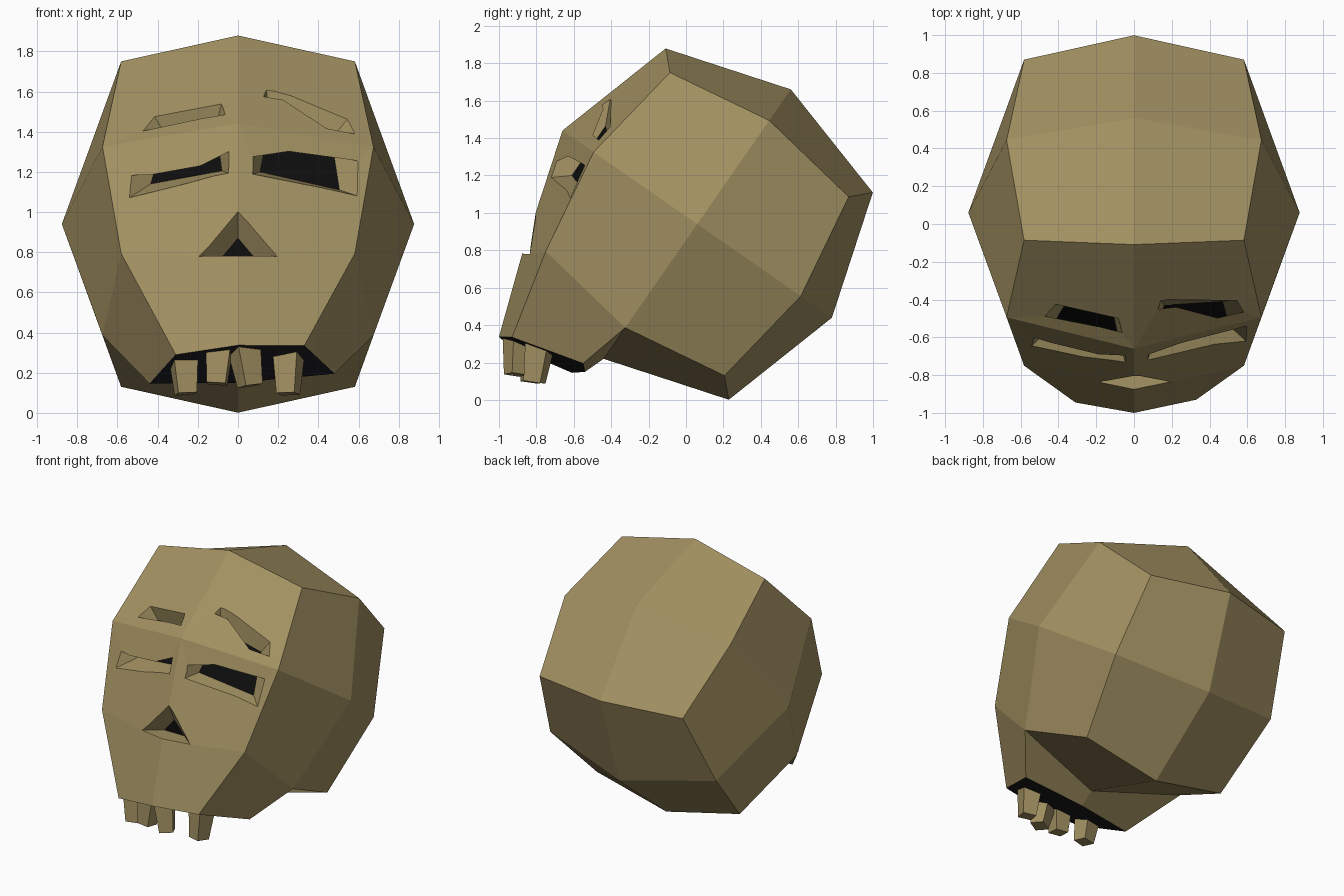
import bpy, bmesh, math
from mathutils import Vector, Matrix

if "Cube" in bpy.data.objects:
    bpy.data.objects.remove(bpy.data.objects["Cube"])


def material(name, rgb):
    m = bpy.data.materials.new(name)
    m.diffuse_color = (*rgb, 1)
    m.use_nodes = True
    m.node_tree.nodes["Principled BSDF"].inputs["Base Color"].default_value = m.diffuse_color
    return m


MATS = [material("bone", (0.36, 0.28, 0.12)),
        material("socket_black", (0.004, 0.004, 0.004)),
        material("mouth_dark", (0.015, 0.015, 0.018))]


def add_object(name, bm):
    bmesh.ops.recalc_face_normals(bm, faces=bm.faces[:])
    me = bpy.data.meshes.new(name)
    bm.to_mesh(me)
    bm.free()
    for m in MATS:
        me.materials.append(m)
    ob = bpy.data.objects.new(name, me)
    bpy.context.collection.objects.link(ob)
    return ob


def loft(name, start, end, end_mat=0):
    """Closed solid between two matching loops; end cap gets end_mat."""
    bm = bmesh.new()
    a = [bm.verts.new(p) for p in start]
    b = [bm.verts.new(p) for p in end]
    n = len(a)
    for i in range(n):
        j = (i + 1) % n
        bm.faces.new((a[i], a[j], b[j], b[i]))
    bm.faces.new(a[::-1])
    bm.faces.new(b).material_index = end_mat
    return add_object(name, bm)


# Cranium: subdivided cube puffed to a ball and tipped back
bm = bmesh.new()
bmesh.ops.create_cube(bm, size=2)
bmesh.ops.subdivide_edges(bm, edges=bm.edges[:], cuts=1, use_grid_fill=True)

# Upper jaw: extrude the lower front pair of faces
jaw_faces = [f for f in bm.faces
             if all(v.co.y < -0.9 and v.co.z > -0.1 for v in f.verts)]
ret = bmesh.ops.extrude_face_region(bm, geom=jaw_faces)
old = [f for f in jaw_faces if f.is_valid]
if old:
    bmesh.ops.delete(bm, geom=old, context='FACES')
jaw_verts = [g for g in ret["geom"] if isinstance(g, bmesh.types.BMVert)]
for g in ret["geom"]:
    if isinstance(g, bmesh.types.BMFace):
        g.material_index = 2
jaw_pos = {(-1, 1): (-0.31, -0.945, 0.29), (0, 1): (0, -1.0, 0.337), (1, 1): (0.33, -0.93, 0.335),
           (-1, 0): (-0.44, -0.61, 0.145), (0, 0): (0, -0.54, 0.15), (1, 0): (0.48, -0.55, 0.195)}
radius = {1: 0.877, 2: 0.954, 3: 1.008}
rot = Matrix.Rotation(math.radians(55.2), 3, 'X')
center = Vector((0, 0.06, 0.94))
for v in bm.verts:
    if v in jaw_verts:
        v.co = jaw_pos[(round(v.co.x), round(v.co.z))]
    else:
        count = sum(abs(c) > 0.5 for c in v.co)
        v.co = center + rot @ (v.co.normalized() * radius[count])
skull = add_object("skull", bm)


# Sockets: tapered cutters with black floors
def carve(name, outer, inner, reach):
    outer = [Vector(p) for p in outer]
    inner = [Vector(p) for p in inner]
    front = [i + (o - i) * reach for o, i in zip(outer, inner)]
    cutter = loft(name, front, inner, 1)
    cutter.hide_render = True
    mod = skull.modifiers.new(name, 'BOOLEAN')
    mod.operation = 'DIFFERENCE'
    mod.solver = 'EXACT'
    mod.object = cutter
    bpy.context.view_layer.objects.active = skull
    bpy.ops.object.modifier_apply(modifier=mod.name)
    bpy.data.objects.remove(cutter)


def on_face(x, z):
    x, dz = abs(x), z - 1.435
    return (x, -0.65 + max(0.425 * x + 1.227 * dz, 0.28 * x + 0.343 * dz))[1]


def eye_floor(x, z):
    return -0.61 + 0.318 * (abs(x) - 0.11) + 0.618 * (z - 1.2)


eyes = {
    "left_eye": ([(-0.415, 1.475), (-0.085, 1.53), (-0.05, 1.195), (-0.52, 1.085)],
                 [(-0.36, 1.385), (-0.11, 1.425), (-0.08, 1.205), (-0.435, 1.14)]),
    "right_eye": ([(0.145, 1.58), (0.535, 1.45), (0.58, 1.085), (0.075, 1.19)],
                  [(0.16, 1.465), (0.465, 1.365), (0.505, 1.11), (0.11, 1.2)])}
for name, (outer, inner) in eyes.items():
    carve(name, [(x, on_face(x, z), z) for x, z in outer],
          [(x, eye_floor(x, z), z) for x, z in inner], 1.5)

carve("nose", [(0, -0.80, 0.995), (0.2, -0.84, 0.78), (-0.2, -0.84, 0.78)],
      [(0, -0.74, 0.87), (0.08, -0.74, 0.775), (-0.08, -0.74, 0.775)], 2.2)


# Teeth: small crooked tapered blocks (x, y, bottom z, turn, lean)
def square(half, z):
    return [(half * a, half * b, z) for a, b in ((-1, -1), (1, -1), (1, 1), (-1, 1))]


teeth = [(-0.26, -0.83, 0.095, 12, -2), (-0.105, -0.91, 0.145, -6, 3),
         (0.06, -0.91, 0.135, 28, -6), (0.25, -0.81, 0.095, -18, -2)]
for i, (x, y, z, turn, lean) in enumerate(teeth):
    tooth = loft(f"tooth_{i + 1}", square(0.063, 0.2), square(0.047, 0))
    tooth.location = (x, y, z)
    tooth.rotation_euler = (math.radians(-8), math.radians(lean), math.radians(turn))
